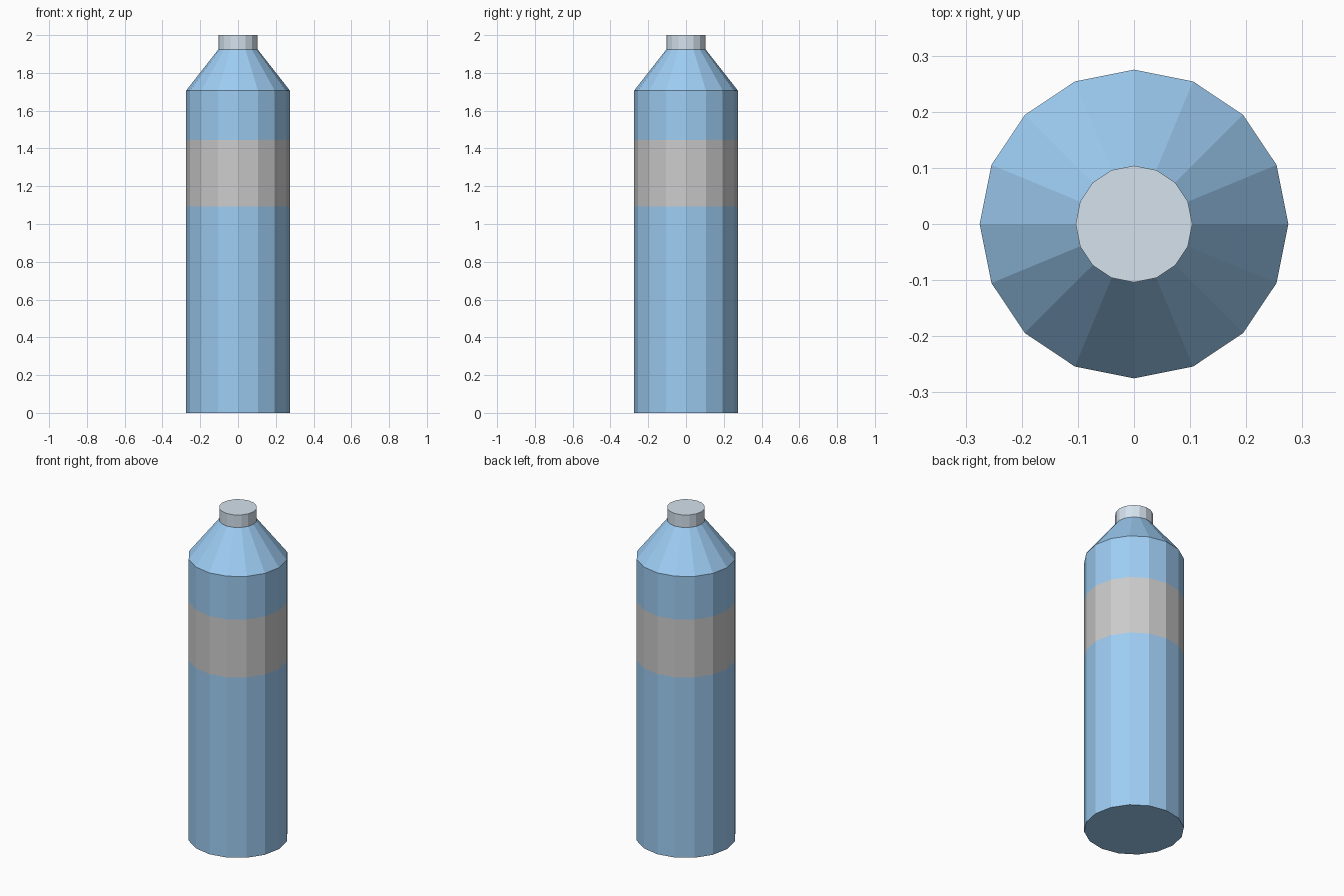
import bpy, bmesh, math

if "Cube" in bpy.data.objects:
    bpy.data.objects.remove(bpy.data.objects["Cube"])

SIDES = 16


def material(name, color):
    mat = bpy.data.materials.new(name)
    mat.diffuse_color = (*color, 1)
    mat.use_nodes = True
    mat.node_tree.nodes["Principled BSDF"].inputs["Base Color"].default_value = mat.diffuse_color
    return mat


def lathe(name, profile, mat=None, cap_bottom=False, cap_top=False):
    """Revolve (radius, height) points into a flat-faced ring mesh."""
    bm = bmesh.new()
    rings = []
    for r, z in profile:
        angles = [2 * math.pi * i / SIDES for i in range(SIDES)]
        rings.append([bm.verts.new((r * math.cos(a), r * math.sin(a), z)) for a in angles])
    for low, high in zip(rings, rings[1:]):
        for i in range(SIDES):
            j = (i + 1) % SIDES
            bm.faces.new((low[i], low[j], high[j], high[i]))
    if cap_bottom:
        bm.faces.new(rings[0][::-1])
    if cap_top:
        bm.faces.new(rings[-1])
    mesh = bpy.data.meshes.new(name)
    bm.to_mesh(mesh)
    bm.free()
    if mat:
        mesh.materials.append(mat)
    obj = bpy.data.objects.new(name, mesh)
    bpy.context.collection.objects.link(obj)
    return obj


blue = material("blue", (0.34, 0.61, 0.90))
pale = material("pale_steel", (0.66, 0.76, 0.85))

R, NECK = 0.275, 0.104
BAND_LOW, BAND_HIGH, SHOULDER, CAP_BASE = 1.093, 1.445, 1.706, 1.924

# Body below the band
lathe("lower_body", [(R, 0), (R, BAND_LOW)], blue, cap_bottom=True)
# Flush grey band
lathe("label_band", [(R, BAND_LOW), (R, BAND_HIGH)])
# Body above the band with tapered shoulder
lathe("upper_body", [(R, BAND_HIGH), (R, SHOULDER), (NECK, CAP_BASE)], blue)
# Cap
lathe("cap", [(NECK, CAP_BASE), (NECK, 2.0)], pale, cap_top=True)
